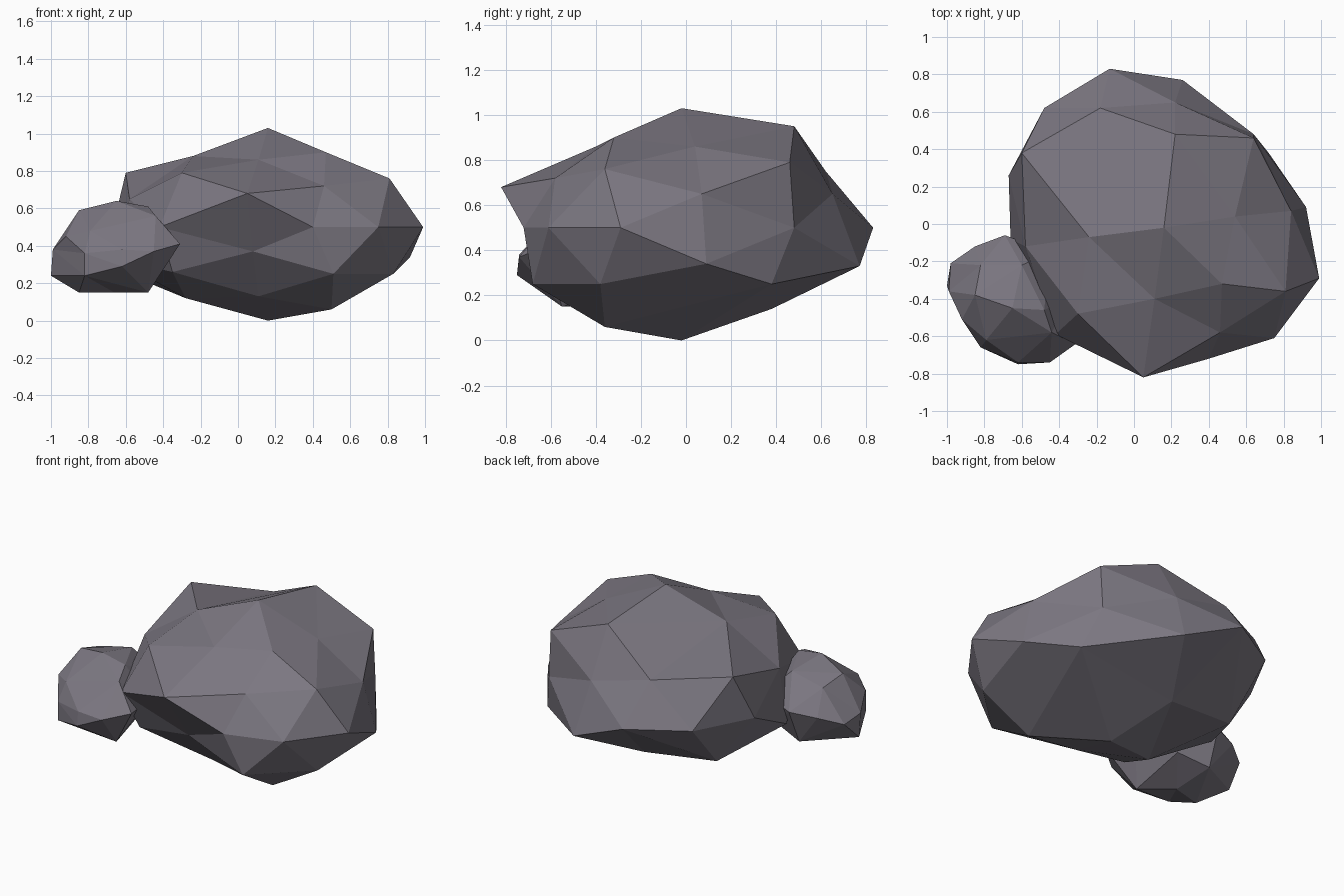
import bpy
import bmesh
from mathutils import Vector

# Remove the default object
default_cube = bpy.data.objects.get("Cube")
if default_cube:
    bpy.data.objects.remove(default_cube, do_unlink=True)


def make_material(name, colour):
    material = bpy.data.materials.new(name)
    material.use_nodes = True
    material.diffuse_color = colour
    shader = next(node for node in material.node_tree.nodes
                  if node.type == 'BSDF_PRINCIPLED')
    shader.inputs["Base Color"].default_value = colour
    shader.inputs["Roughness"].default_value = 0.9
    return material


def make_rock(name, corners, centre, squash, material):
    """Wrap a faceted skin round a centre, then pull each corner into place.

    The skin is a hull of the corner directions, so ledges and hollows survive.
    """
    centre = Vector(centre) / 100
    mesh_data = bmesh.new()
    targets = {}
    for corner in corners:
        place = Vector(corner) / 100
        direction = place - centre
        direction.z /= squash
        vertex = mesh_data.verts.new(direction.normalized())
        targets[vertex] = place
    bmesh.ops.convex_hull(mesh_data, input=list(mesh_data.verts))
    for vertex, place in targets.items():
        vertex.co = place
    bmesh.ops.recalc_face_normals(mesh_data, faces=list(mesh_data.faces))

    mesh = bpy.data.meshes.new(name)
    mesh_data.to_mesh(mesh)
    mesh_data.free()
    mesh.materials.append(material)
    rock = bpy.data.objects.new(name, mesh)
    bpy.context.collection.objects.link(rock)
    return rock


stone = make_material("purple grey stone", (0.2, 0.185, 0.22, 1))

# Large boulder, corners in hundredths of a unit, grouped by height
boulder_crown = [
    (16, -2, 103), (11, -40, 86), (-24, -7, 88), (47, -32, 90),
    (22, 48, 95), (54, 4, 86),
]
boulder_shoulder = [
    (5, -82, 68), (81, -36, 76), (64, 46, 79), (-18, 62, 75), (22, 65, 65),
    (-60, 38, 79), (-58, -12, 65), (-30, -48, 79), (46, -58, 72), (84, 7, 65),
]
boulder_waist = [
    (99, -29, 50), (75, -61, 50), (40, -72, 50), (-42, -59, 50),
    (-67, 26, 50), (-48, 62, 50), (-13, 83, 50), (64, 48, 50),
]
boulder_underside = [
    (26, 77, 33), (51, -68, 25), (83, -38, 25), (92, 9, 34), (72, 38, 25),
    (50, -36, 6), (16, -2, 0), (11, -40, 13), (8, -62, 37), (-28, -20, 12),
    (-45, 33, 19), (-66, -8, 33), (3, 38, 14), (-35, -50, 26),
]
make_rock(
    "large_boulder",
    boulder_crown + boulder_shoulder + boulder_waist + boulder_underside,
    centre=(14, -2, 50), squash=0.65, material=stone,
)

# Small rounder rock leaning against the boulder
rock_top = [
    (-65, -45, 64), (-85, -38, 59), (-48, -46, 61), (-60, -22, 60),
    (-82, -22, 55), (-44, -58, 56), (-79, -62, 48),
]
rock_sides = [
    (-69, -6, 42), (-85, -12, 40), (-98, -21, 36), (-92, -51, 45),
    (-82, -66, 36), (-62, -74, 38), (-45, -74, 37), (-31, -64, 41),
    (-45, -15, 45), (-35, -40, 40), (-99, -36, 38),
]
rock_bottom = [
    (-100, -33, 24), (-62, -75, 29), (-48, -55, 15), (-85, -45, 15),
    (-70, -15, 20), (-50, -20, 25), (-82, -66, 24), (-66, -40, 15),
]
make_rock(
    "small_rock", rock_top + rock_sides + rock_bottom,
    centre=(-66, -42, 38), squash=0.7, material=stone,
)
